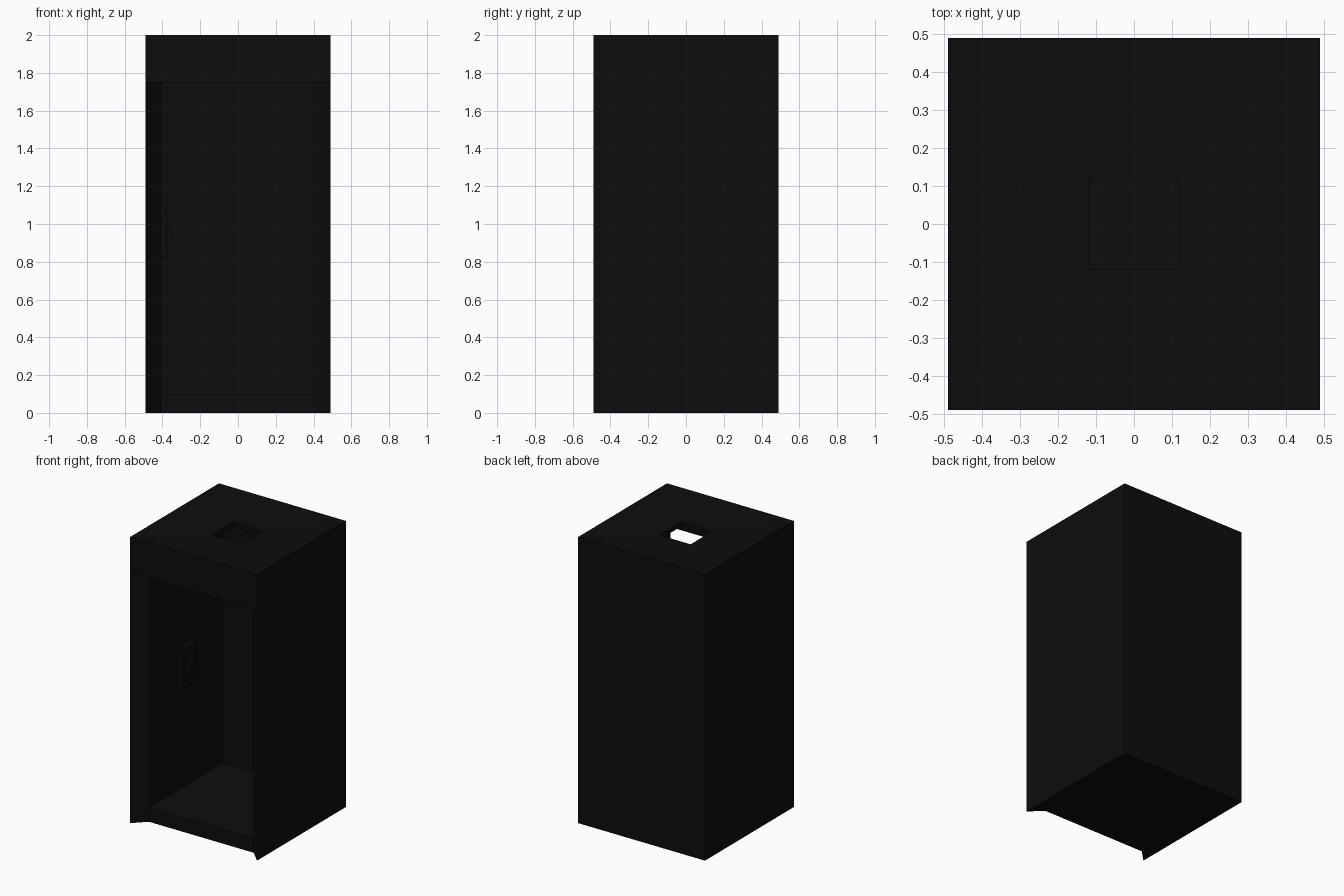
import bpy, bmesh

if "Cube" in bpy.data.objects:
    bpy.data.objects.remove(bpy.data.objects["Cube"])

black = bpy.data.materials.new("black")
black.diffuse_color = (0.004, 0.004, 0.004, 1)
black.use_nodes = True
black.node_tree.nodes["Principled BSDF"].inputs["Base Color"].default_value = black.diffuse_color

H, I = 0.49, 0.405          # outer and inner half widths
CEIL = 1.94                 # ceiling height


def finish(name, bm):
    bmesh.ops.recalc_face_normals(bm, faces=bm.faces)
    mesh = bpy.data.meshes.new(name)
    bm.to_mesh(mesh)
    bm.free()
    mesh.materials.append(black)
    ob = bpy.data.objects.new(name, mesh)
    bpy.context.collection.objects.link(ob)
    return ob


def prism(name, pts, z0, z1):
    """Extrude a plan outline from z0 to z1."""
    bm = bmesh.new()
    f = bm.faces.new([bm.verts.new((x, y, z0)) for x, y in pts])
    ext = bmesh.ops.extrude_face_region(bm, geom=[f])
    top = [v for v in ext["geom"] if isinstance(v, bmesh.types.BMVert)]
    bmesh.ops.translate(bm, verts=top, vec=(0, 0, z1 - z0))
    return finish(name, bm)


def box(name, x0, x1, y0, y1, z0, z1):
    return prism(name, [(x0, y0), (x1, y0), (x1, y1), (x0, y1)], z0, z1)


# U-shaped walls with mitred front edges
left = [(-H, H), (-H, -H), (-I, -I), (-I, I)]
prism("walls", left + [(-x, y) for x, y in reversed(left)], 0, CEIL)

# lintel above the doorway, fitting the mitres
prism("lintel", [(-H, -H), (H, -H), (I, -I), (-I, -I)], 1.75, CEIL)

# floor slab
box("floor", -I, I, -I, I, 0, 0.1)

# roof: shallow funnel with a square opening
bm = bmesh.new()
rings = []
for r, z in [(H, CEIL), (H, 2.0), (0.12, 1.97), (0.12, CEIL)]:
    rings.append([bm.verts.new((sx * r, sy * r, z))
                  for sx, sy in [(-1, -1), (1, -1), (1, 1), (-1, 1)]])
for a, b in zip(rings, rings[1:] + rings[:1]):
    for i in range(4):
        j = (i + 1) % 4
        bm.faces.new([a[i], a[j], b[j], b[i]])
finish("roof", bm)

# wall unit with a wedge-shaped handset on the left wall
box("wall_unit", -I, -0.375, -0.075, 0.075, 0.81, 1.085)
bm = bmesh.new()
prof = [(-0.375, 0.85), (-0.35, 0.93), (-0.35, 0.96), (-0.375, 1.02)]
a = [bm.verts.new((x, -0.025, z)) for x, z in prof]
b = [bm.verts.new((x, 0.025, z)) for x, z in prof]
bm.faces.new(a)
bm.faces.new(b)
for i in range(4):
    j = (i + 1) % 4
    bm.faces.new([a[i], a[j], b[j], b[i]])
finish("handset", bm)
